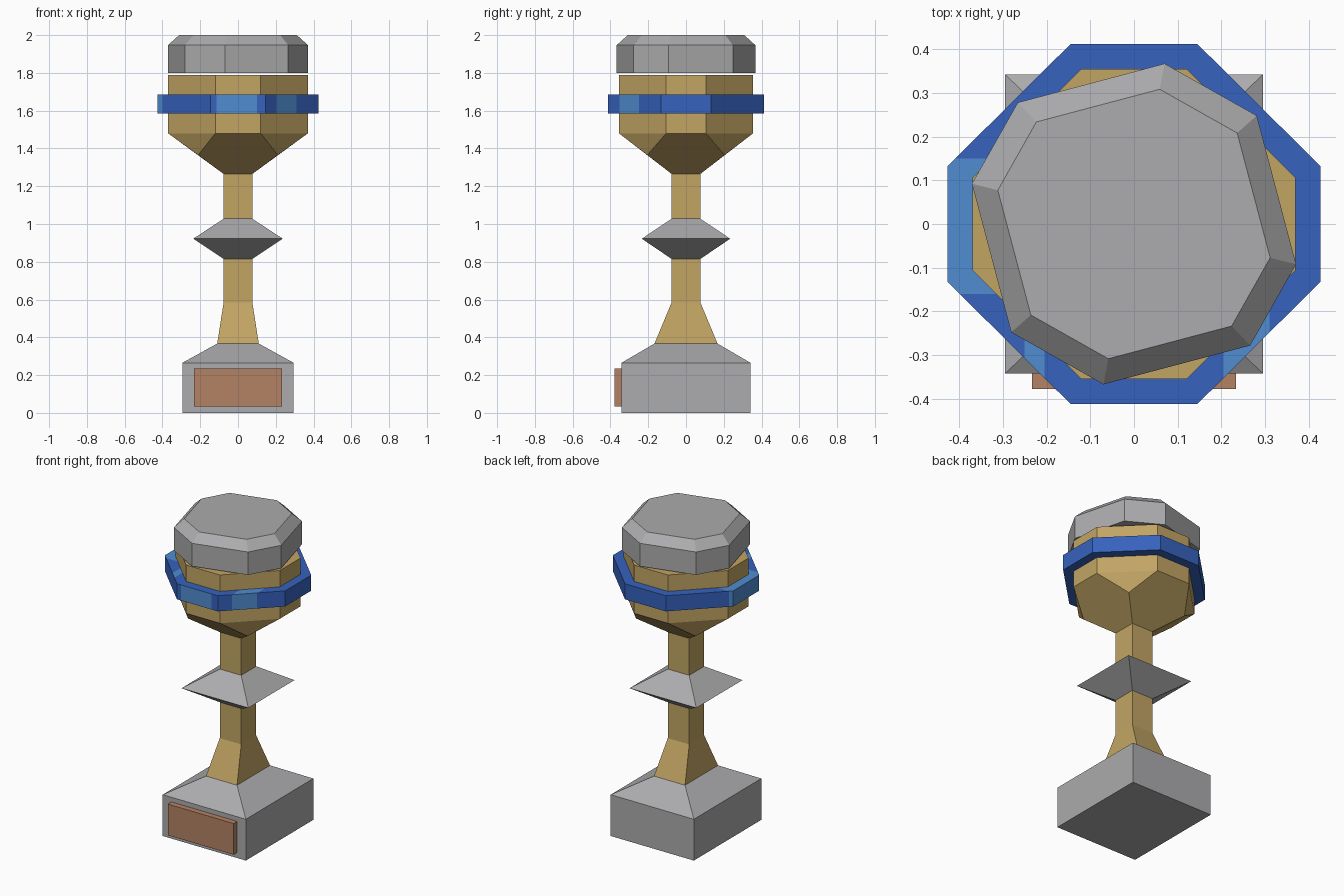
import bpy, bmesh
from mathutils import Vector

if "Cube" in bpy.data.objects:
    bpy.data.objects.remove(bpy.data.objects["Cube"])


def material(name, rgb):
    m = bpy.data.materials.new(name)
    lin = [((c / 255 + 0.055) / 1.055) ** 2.4 for c in rgb]
    m.diffuse_color = (*lin, 1)
    m.use_nodes = True
    m.node_tree.nodes["Principled BSDF"].inputs["Base Color"].default_value = m.diffuse_color
    return m


GREY = material("silver_grey", (172, 171, 173))
GOLD = material("old_gold", (194, 165, 100))
COPPER = material("copper", (180, 130, 101))
BLUE = material("blue", (54, 98, 190))
LIGHT = material("light_blue", (80, 140, 208))


def finish(name, bm, *mats):
    bmesh.ops.recalc_face_normals(bm, faces=bm.faces[:])
    me = bpy.data.meshes.new(name)
    bm.to_mesh(me)
    bm.free()
    for m in mats:
        me.materials.append(m)
    ob = bpy.data.objects.new(name, me)
    bpy.context.collection.objects.link(ob)
    return ob


def rect(x, y):
    return [(-x, -y), (x, -y), (x, y), (-x, y)]


def octagon(x, y, cx, cy):
    # cx, cy: half lengths of the front and side edges
    return [(-cx, -y), (cx, -y), (x, -cy), (x, cy),
            (cx, y), (-cx, y), (-x, cy), (-x, -cy)]


def loft(name, layers, mat):
    # layers: (outline, height) pairs joined bottom to top and capped
    bm = bmesh.new()
    rings = [[bm.verts.new((x, y, z)) for x, y in pts] for pts, z in layers]
    for a, b in zip(rings, rings[1:]):
        for i in range(len(a)):
            j = (i + 1) % len(a)
            bm.faces.new((a[i], a[j], b[j], b[i]))
    bm.faces.new(rings[0][::-1])
    bm.faces.new(rings[-1])
    return finish(name, bm, mat)


# Base with sloped shoulders, and front plaque
loft("base", [(rect(.295, .342), 0), (rect(.295, .342), .265),
              (rect(.11, .167), .367)], GREY)
plaque = [(x, y - .358) for x, y in rect(.233, .02)]
loft("plaque", [(plaque, .035), (plaque, .235)], COPPER)

# Stem and diamond collar
loft("stem", [(rect(.11, .167), .367), (rect(.076, .076), .585),
              (rect(.076, .076), 1.265)], GOLD)
loft("collar", [(rect(.076, .076), .815), (rect(.237, .234), .922),
                (rect(.076, .076), 1.028)], GREY)

# Cup: square foot flaring into an eight-sided bowl
bm = bmesh.new()
cup8 = octagon(.37, .355, .12, .105)
layers = [(rect(.076, .076), 1.265), (rect(.211, .205), 1.365),
          (cup8, 1.48), (cup8, 1.79)]
for pts, z in layers:
    for x, y in pts:
        bm.verts.new((x, y, z))
bmesh.ops.convex_hull(bm, input=bm.verts[:])
bmesh.ops.dissolve_limit(bm, angle_limit=.03, verts=bm.verts[:], edges=bm.edges[:])
finish("cup", bm, GOLD)

# Band around the cup, with lighter patches
bm = bmesh.new()
outer, inner = octagon(.427, .412, .145, .132), octagon(.365, .35, .118, .103)
loops = [[bm.verts.new((x, y, z)) for x, y in pts]
         for pts, z in ((outer, 1.585), (outer, 1.685), (inner, 1.685), (inner, 1.585))]
for k in range(4):
    a, b = loops[k], loops[(k + 1) % 4]
    for i in range(8):
        j = (i + 1) % 8
        bm.faces.new((a[i], a[j], b[j], b[i]))
cuts = [((x, 0, 0), (1, 0, 0)) for x in (-.25, -.205, -.115, .10, .205, .31)]
cuts += [((0, y, 0), (0, 1, 0)) for y in (-.16, .15)]
for co, no in cuts:
    bmesh.ops.bisect_plane(bm, geom=bm.verts[:] + bm.edges[:] + bm.faces[:],
                           plane_co=co, plane_no=no)
bmesh.ops.recalc_face_normals(bm, faces=bm.faces[:])
for f in bm.faces:
    c, n = f.calc_center_median(), f.normal
    front = n.y < -.95 and -.115 < c.x < .10
    corner = c.y < -.2 and n.z > -.5 and (.205 < c.x < .31 or
                                          (n.z > .5 and -.25 < c.x < -.205))
    left = c.x < -.3 and -.16 < c.y < .15 and n.z > -.5
    f.material_index = int(front or corner or left)
finish("band", bm, BLUE, LIGHT)

# Lid: turned eight-sided cap with a bevelled top
half = [(.07, .367), (-.266, .278), (-.371, .092), (-.281, -.248)]
lid8 = half + [(-x, -y) for x, y in half]
top8 = [(x * .84, y * .84) for x, y in lid8]
loft("lid", [(lid8, 1.80), (lid8, 1.947), (top8, 2.0)], GREY)
